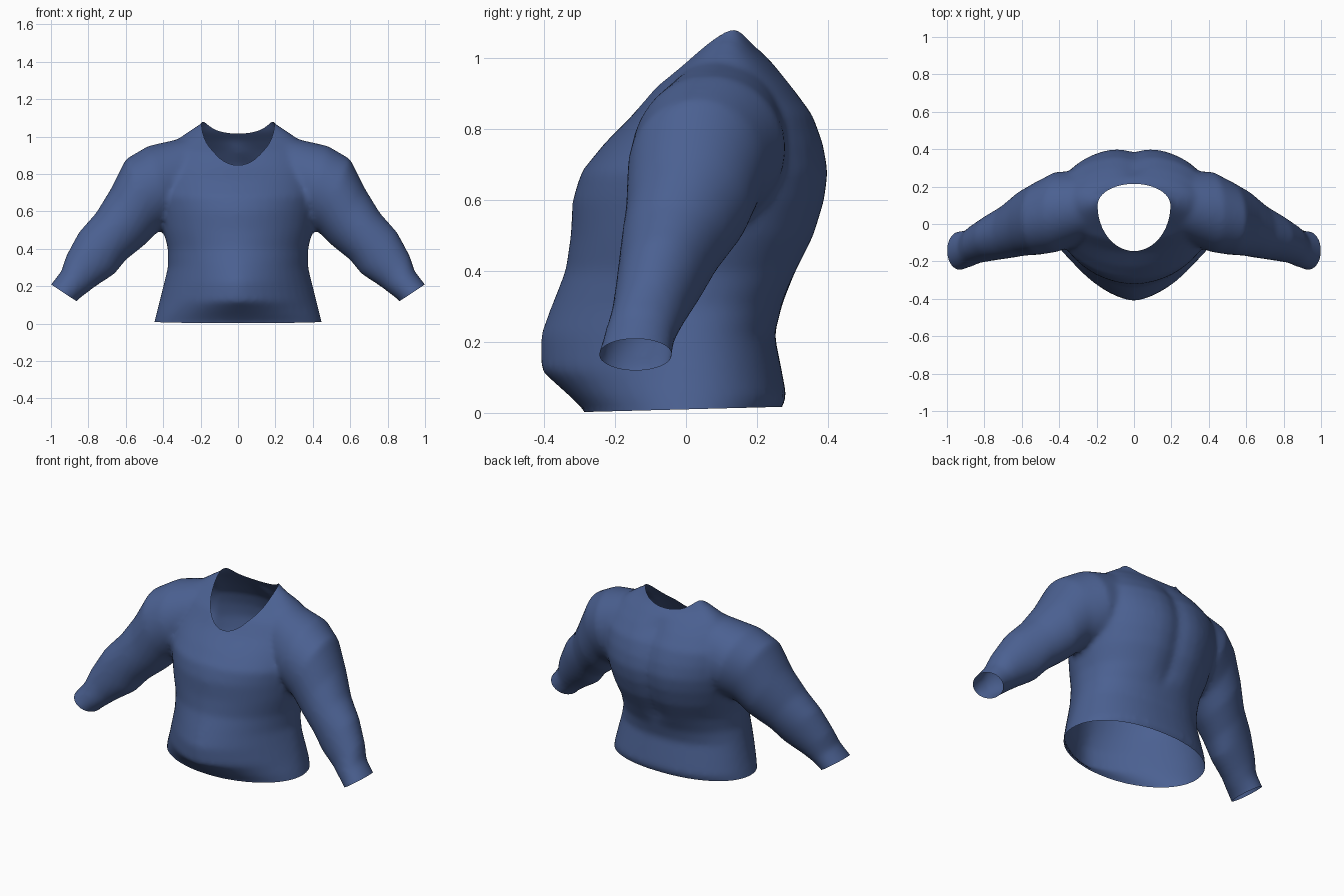
import bpy, bmesh, math
from mathutils import Matrix, Vector

cube = bpy.data.objects.get("Cube")
if cube:
    bpy.data.objects.remove(cube)


def make_material(name, colour):
    mat = bpy.data.materials.new(name)
    mat.use_nodes = True
    mat.diffuse_color = colour
    mat.node_tree.nodes["Principled BSDF"].inputs["Base Color"].default_value = colour
    return mat


fabric = make_material("blue fabric", (0.07, 0.118, 0.285, 1))
cut_mark = bpy.data.materials.new("opening marker")
SIDES = 48
ANGLES = [math.tau * i / SIDES for i in range(SIDES)]


def power(value, n):
    return math.copysign(abs(value) ** (2 / n), value)


def loft(bm, rings):
    """Closed solid through a list of point rings."""
    loops = [[bm.verts.new(p) for p in ring] for ring in rings]
    for a, b in zip(loops, loops[1:]):
        for i in range(SIDES):
            j = (i + 1) % SIDES
            bm.faces.new((a[i], a[j], b[j], b[i]))
    bm.faces.new(loops[0])
    bm.faces.new(loops[-1])


def make_object(name, bm, slot):
    bmesh.ops.recalc_face_normals(bm, faces=bm.faces[:])
    for face in bm.faces:
        face.material_index = slot
    mesh = bpy.data.meshes.new(name)
    bm.to_mesh(mesh)
    bm.free()
    mesh.materials.append(fabric)
    mesh.materials.append(cut_mark)
    obj = bpy.data.objects.new(name, mesh)
    bpy.context.collection.objects.link(obj)
    return obj


# Torso sections: height, half width, front, back, front roundness
TORSO = [
    (-.06, .46, -.28, .26, 2), (0, .45, -.28, .26, 2), (.04, .44, -.32, .285, 1.9),
    (.12, .42, -.41, .27, 1.6), (.22, .395, -.41, .25, 1.6), (.3, .375, -.38, .27, 1.7),
    (.4, .375, -.34, .32, 1.8), (.5, .4, -.325, .37, 1.9), (.6, .42, -.32, .4, 1.9),
    (.68, .43, -.295, .41, 2), (.76, .43, -.23, .395, 2), (.84, .42, -.15, .365, 2.2),
    (.92, .38, -.09, .305, 2.3), (.98, .33, -.02, .25, 2.5), (1.03, .26, .03, .2, 2.5),
    (1.07, .2, .07, .18, 2.5), (1.1, .18, .09, .16, 2.5),
]


def torso_ring(z, w, front, back, n):
    mid = max(0, (front + back) / 2)
    ring = []
    for a in ANGLES:
        c, s = math.cos(a), math.sin(a)
        if s < 0:
            ring.append((w * power(c, n), mid + (mid - front) * power(s, n), z))
        else:
            x = w * power(c, 2.2)
            groove = .025 * math.exp(-(x / .06) ** 2) if .3 < z < .95 else 0
            ring.append((x, mid + (back - mid) * power(s, 2.2) - groove * s, z))
    return ring


# Sleeve sections: upper x, z; lower x, z; centre y, half depth
SLEEVE = [
    (.26, 1.0, .22, .58, .1, .18), (.48, .95, .35, .53, .065, .215),
    (.6, .88, .43, .49, .03, .195), (.68, .72, .5, .42, .005, .175),
    (.76, .59, .6, .34, -.04, .145), (.85, .49, .66, .265, -.07, .125),
    (.92, .36, .76, .2, -.105, .105), (.945, .28, .82, .155, -.13, .1),
    (1.0, .21, .865, .12, -.143, .104), (1.04, .15, .9, .06, -.15, .108),
]


def sleeve_ring(side, ux, uz, lx, lz, y, depth):
    ring = []
    for a in ANGLES:
        t = .5 + .5 * math.cos(a)
        ring.append((side * (lx + (ux - lx) * t), y + depth * math.sin(a), lz + (uz - lz) * t))
    return ring


bm = bmesh.new()
loft(bm, [torso_ring(*row) for row in TORSO])
for side in (-1, 1):
    loft(bm, [sleeve_ring(side, *row) for row in SLEEVE])
solid = make_object("shirt_solid", bm, 0)

# Cutters for the neck, hem and cuff openings
bm = bmesh.new()
neck = [(.195 * math.cos(a), .1 + (.115 if math.sin(a) > 0 else .245) * math.sin(a)) for a in ANGLES]
loft(bm, [[(x, y, z) for x, y in neck] for z in (.6, 1.4)])


def add_box(matrix, size):
    scale = Matrix.Diagonal((*size, 1))
    bmesh.ops.create_cube(bm, size=1, matrix=matrix @ scale)


add_box(Matrix.Translation((0, 0, -.09)) @ Matrix.Rotation(math.radians(1.5), 4, 'X'), (1.1, 1.2, .2))
for side in (-1, 1):
    outward = Vector((.55 * side, 0, -.83)).normalized()
    centre = Vector((.932 * side, -.143, .165)) + outward * .1
    add_box(Matrix.Translation(centre) @ Matrix.Rotation(-side * math.atan2(.55, .83), 4, 'Y'), (.36, .4, .2))
cutter = make_object("opening_cutter", bm, 1)
cutter.hide_render = True

# Merge the solids, soften the seams, then cut the openings
remesh = solid.modifiers.new("merge", 'REMESH')
remesh.mode = 'VOXEL'
remesh.voxel_size = .016
soften = solid.modifiers.new("soften", 'SMOOTH')
soften.factor = .5
soften.iterations = 8
cut = solid.modifiers.new("openings", 'BOOLEAN')
cut.operation = 'DIFFERENCE'
cut.solver = 'EXACT'
cut.material_mode = 'TRANSFER'
cut.object = cutter

graph = bpy.context.evaluated_depsgraph_get()
graph.update()
mesh = bpy.data.meshes.new_from_object(solid.evaluated_get(graph))

# Drop the cut faces so that only the cloth shell remains
bm = bmesh.new()
bm.from_mesh(mesh)
marked = [f for f in bm.faces if mesh.materials[f.material_index].name.startswith("opening")]
bmesh.ops.delete(bm, geom=marked, context='FACES')
for face in bm.faces:
    face.smooth = True
    face.material_index = 0
bm.to_mesh(mesh)
bm.free()
mesh.materials.clear()
mesh.materials.append(fabric)
shirt = bpy.data.objects.new("shirt", mesh)
bpy.context.collection.objects.link(shirt)

for helper in (solid, cutter):
    bpy.data.objects.remove(helper)
bpy.data.materials.remove(cut_mark)
